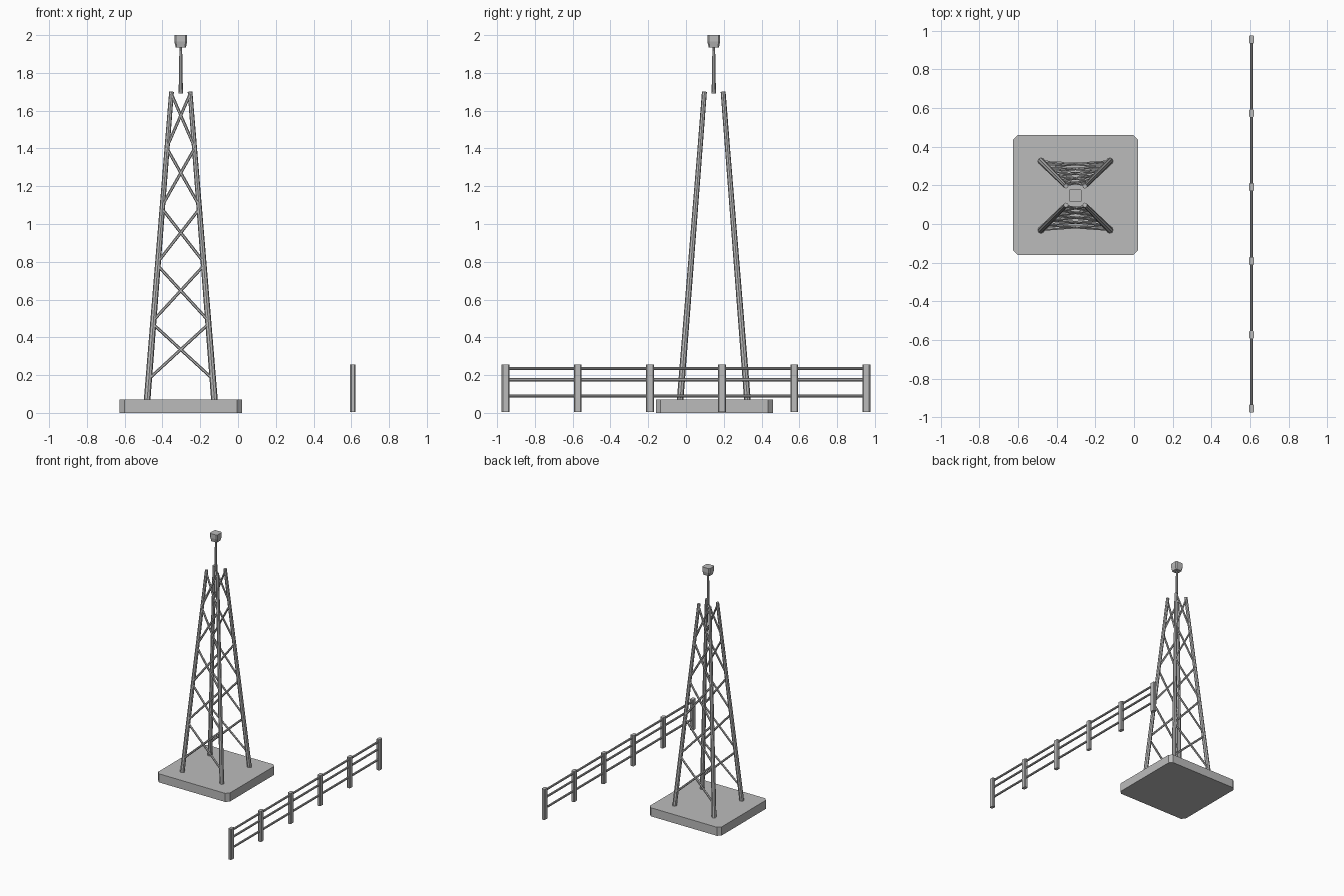
import bpy, bmesh
from mathutils import Vector, Matrix

old = bpy.data.objects.get("Cube")
if old:
    bpy.data.objects.remove(old, do_unlink=True)

grey = bpy.data.materials.new("plain grey")
grey.use_nodes = True
COLOUR = (0.5, 0.5, 0.5, 1)
grey.diffuse_color = COLOUR
grey.node_tree.nodes["Principled BSDF"].inputs["Base Color"].default_value = COLOUR

CX, CY = -0.303, 0.147      # tower axis
FENCE_X = 0.608


def finish(name, bm):
    mesh = bpy.data.meshes.new(name)
    bm.to_mesh(mesh)
    bm.free()
    mesh.materials.append(grey)
    obj = bpy.data.objects.new(name, mesh)
    bpy.context.collection.objects.link(obj)
    return obj


def rod(name, a, b, r1, r2=None, sides=8):
    """Straight rod from a to b, optionally tapered."""
    a, b = Vector(a), Vector(b)
    d = b - a
    bm = bmesh.new()
    turn = d.to_track_quat('Z', 'Y').to_matrix().to_4x4()
    bmesh.ops.create_cone(bm, cap_ends=True, segments=sides, radius1=r1,
                          radius2=r1 if r2 is None else r2, depth=d.length,
                          matrix=Matrix.Translation((a + b) / 2) @ turn)
    return finish(name, bm)


def block(name, centre, size, chamfer, foot=1.0):
    """Box with chamfered upright edges; foot scales its lower end."""
    bm = bmesh.new()
    bmesh.ops.create_cube(bm, size=1)
    for v in bm.verts:
        v.co = Vector(p * s for p, s in zip(v.co, size))
    upright = [e for e in bm.edges if abs(e.verts[0].co.z - e.verts[1].co.z) > 1e-4]
    bmesh.ops.bevel(bm, geom=upright, offset=chamfer, segments=1, affect='EDGES')
    for v in bm.verts:
        if v.co.z < 0:
            v.co.x *= foot
            v.co.y *= foot
        v.co += Vector(centre)
    return finish(name, bm)


# Base slab
block("base_slab", (CX, 0.15, 0.035), (0.647, 0.62, 0.07), 0.025)


# Four leaning legs
def leg_point(sx, sy, z):
    t = (z - 0.07) / 1.63
    spread = 0.178 + (0.049 - 0.178) * t
    return Vector((CX + sx * spread, CY + sy * spread, z))


for sx in (-1, 1):
    for sy in (-1, 1):
        side = "left" if sx > 0 else "right"
        end = "front" if sy < 0 else "back"
        rod(f"{end}_{side}_leg", leg_point(sx, sy, 0.06), leg_point(sx, sy, 1.7),
            0.0175, 0.0125)

# Crossed braces on the front and back faces
for low, high in ((0.18, 0.47), (0.49, 0.78), (0.80, 1.08), (1.10, 1.40), (1.41, 1.69)):
    for sy in (-1, 1):
        for sx in (-1, 1):
            end = "front" if sy < 0 else "back"
            out = Vector((0, sy * 0.006, 0))
            rod(f"{end}_brace", leg_point(sx, sy, low) + out,
                leg_point(-sx, sy, high) + out, 0.008, sides=6)

# Mast and the box on top
rod("mast", (CX, CY, 1.69), (CX, CY, 1.95), 0.0115, 0.007)
block("mast_box_lower", (CX, CY, 1.95), (0.068, 0.068, 0.03), 0.008, foot=0.8)
block("mast_box_upper", (CX, CY, 1.9825), (0.068, 0.068, 0.035), 0.008)

# Fence posts and rails
for i in range(6):
    y = -0.955 + i * 0.382
    block("fence_post", (FENCE_X, y, 0.13), (0.028, 0.042, 0.25), 0.006)
for z in (0.235, 0.175, 0.09):
    rod("fence_rail", (FENCE_X, -0.955, z), (FENCE_X, 0.955, z), 0.0085)
